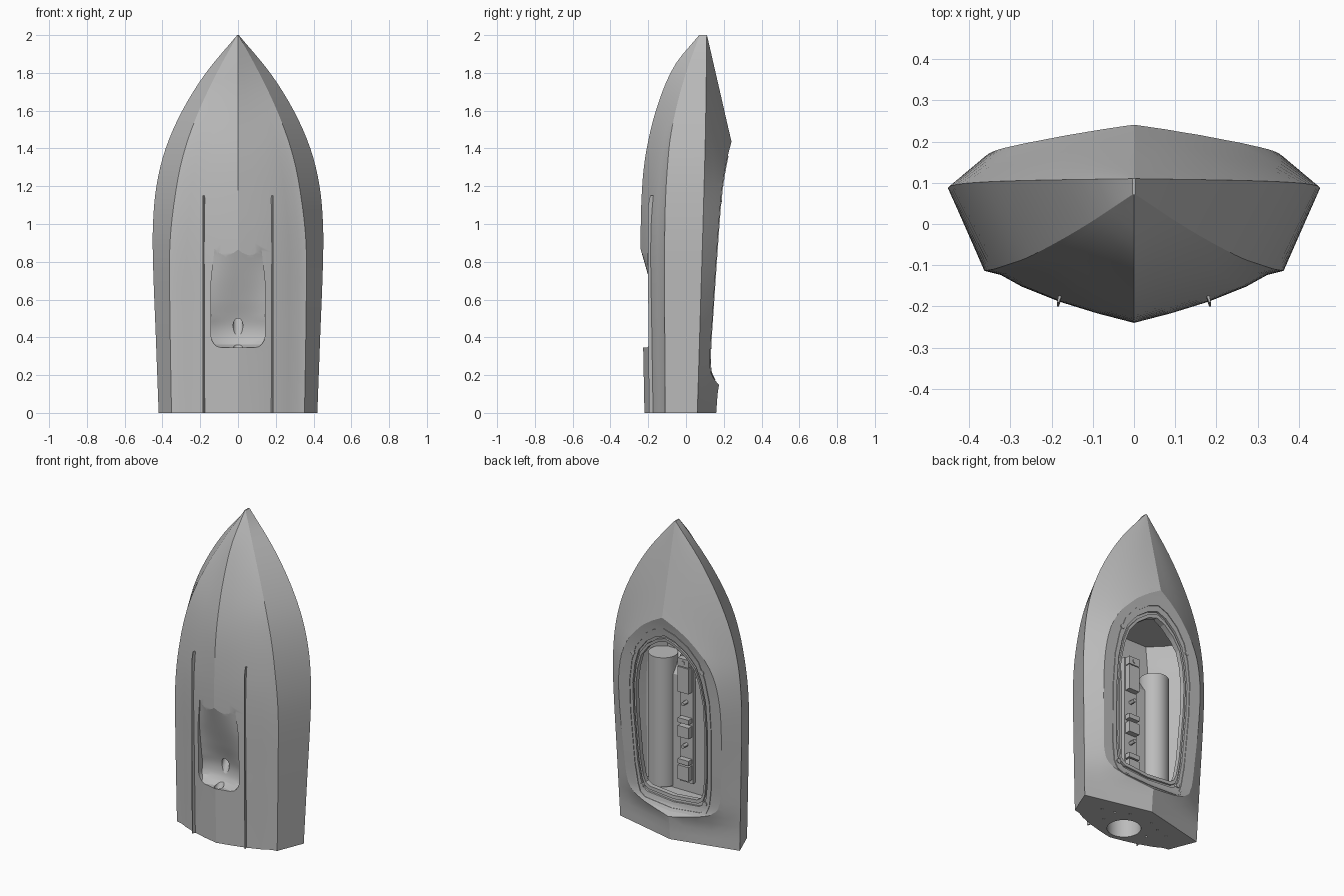
import bpy, bmesh, math
from mathutils import Vector, Matrix

if "Cube" in bpy.data.objects:
    bpy.data.objects.remove(bpy.data.objects["Cube"])

grey = bpy.data.materials.new("plain grey")
grey.use_nodes = True
grey.diffuse_color = (0.5, 0.5, 0.5, 1)
grey.node_tree.nodes["Principled BSDF"].inputs["Base Color"].default_value = (0.5, 0.5, 0.5, 1)


def curve(table, z):
    """Smooth value at z from a table of (z, value) pairs."""
    i = 0
    while i < len(table) - 2 and z > table[i + 1][0]:
        i += 1
    (z0, v0), (z1, v1) = table[i], table[i + 1]

    def slope(k):
        a, b = table[max(k - 1, 0)], table[min(k + 1, len(table) - 1)]
        return (b[1] - a[1]) / (b[0] - a[0])
    h = z1 - z0
    t = (z - z0) / h
    return (v0 * (1 + 2 * t) * (1 - t) ** 2 + slope(i) * h * t * (1 - t) ** 2
            + v1 * t * t * (3 - 2 * t) + slope(i + 1) * h * t * t * (t - 1))


def make(name, bm, angle=25):
    bmesh.ops.recalc_face_normals(bm, faces=bm.faces)
    mesh = bpy.data.meshes.new(name)
    bm.to_mesh(mesh)
    bm.free()
    ob = bpy.data.objects.new(name, mesh)
    bpy.context.collection.objects.link(ob)
    mesh.materials.append(grey)
    smooth(ob, angle)
    return ob


def smooth(ob, angle):
    bpy.ops.object.select_all(action='DESELECT')
    ob.select_set(True)
    bpy.context.view_layer.objects.active = ob
    bpy.ops.object.shade_smooth_by_angle(angle=math.radians(angle))


def loft(name, rings, closed=False):
    """Solid through equal-length point rings, capped or joined end to end."""
    bm = bmesh.new()
    rows = [[bm.verts.new(p) for p in r] for r in rings]
    n = len(rows[0])
    for a, b in zip(rows, rows[1:] + (rows[:1] if closed else [])):
        for i in range(n):
            bm.faces.new((a[i], a[(i + 1) % n], b[(i + 1) % n], b[i]))
    if not closed:
        bm.faces.new(rows[0])
        bm.faces.new(rows[-1])
    return make(name, bm)


def cylinder(name, a, b, r, segments=32):
    a, b = Vector(a), Vector(b)
    bm = bmesh.new()
    turn = (b - a).to_track_quat('Z', 'Y').to_matrix().to_4x4()
    bmesh.ops.create_cone(bm, cap_ends=True, segments=segments, radius1=r, radius2=r,
                          depth=(b - a).length, matrix=Matrix.Translation((a + b) / 2) @ turn)
    return make(name, bm, 30)


def box(name, centre, size):
    bm = bmesh.new()
    bmesh.ops.create_cube(bm, size=1, matrix=Matrix.Translation(centre) @ Matrix.Diagonal((*size, 1)))
    return make(name, bm)


def cut(ob, cutter):
    mod = ob.modifiers.new("cut", 'BOOLEAN')
    mod.operation, mod.object, mod.solver = 'DIFFERENCE', cutter, 'EXACT'
    bpy.context.view_layer.objects.active = ob
    bpy.ops.object.modifier_apply(modifier=mod.name)
    bpy.data.objects.remove(cutter)


def mirrored(half):
    """Full ring from a half section whose first and last points lie on x = 0."""
    return half + [(-x, y, z) for x, y, z in half[-2:0:-1]]


# Hull lines along the length
SHEER_X = [(0, .42), (.4, .435), (.8, .45), (1, .45), (1.2, .432), (1.4, .383), (1.6, .295), (1.8, .17), (2, .004)]
SHEER_Y = [(0, .06), (.5, .075), (1, .09), (1.5, .103), (2, .11)]
CHINE_X = [(0, .352), (.5, .36), (.9, .36), (1.2, .325), (1.4, .28), (1.6, .207), (1.8, .112), (2, .003)]
CHINE_Y = [(0, -.11), (1, -.112), (1.4, -.09), (1.6, -.055), (1.8, 0), (2, .072)]
KEEL_Y = [(0, -.22), (.5, -.23), (.9, -.24), (1.2, -.232), (1.4, -.208), (1.63, -.15), (1.84, -.06), (2, .07)]
ROOF_Y = [(0, .16), (.15, .175), (.3, .23), (.6, .31), (.9, .35), (1.1, .325), (1.44, .24), (1.7, .18), (2, .111)]
ROOF_SWELL = [(0, 0), (.12, 0), (.25, .025), (.5, .03), (1.05, .04), (1.3, .018), (1.6, .01), (2, 0)]
DECK_Y = [(.13, .19), (.15, .172), (.2, .137), (.27, .126), (.5, .14), (.95, .17),
          (1.18, .19), (1.34, .217), (1.46, .247)]


def roof(z, t):
    """Roof height at t, a fraction of the half width."""
    side, top = curve(SHEER_Y, z), curve(ROOF_Y, z)
    return top + (side - top) * t + curve(ROOF_SWELL, z) * math.sin(math.pi * t)


def hull_ring(z):
    kx, ky, sx = curve(CHINE_X, z), curve(KEEL_Y, z), curve(SHEER_X, z)
    cy = curve(CHINE_Y, z)
    fade = .012 * min(1, max(0, (1.6 - z) / .6))
    half = [(0, ky, z)]
    half += [(kx * t, ky + (cy - ky) * t - swell * fade, z)
             for t, swell in ((.25, .7), (.5, 1), (.75, .6), (.89, -.3))]
    half += [(kx, cy, z)] + [(sx * t, roof(z, t), z) for t in (1, .8, .6, .4, .2, 0)]
    return mirrored(half)


hull = loft("hull", [hull_ring(2 * i / 40) for i in range(41)])

# Sunken deck swept straight across the hull
deck = [(curve(DECK_Y, .13 + 1.33 * i / 50), .13 + 1.33 * i / 50) for i in range(51)]
deck += [(.6, 1.46), (.6, .13)]
cut(hull, loft("deck_cutter", [[(x, y, z) for y, z in deck] for x in (-.6, .6)]))


# Hollow inside with a raised spine over the duct
def cavity_ring(z):
    kx, sx, sy = curve(CHINE_X, z) - .03, curve(SHEER_X, z) - .04, curve(SHEER_Y, z)
    low = curve(KEEL_Y, z) * .6
    spine = -.045 if z < .95 else max(low, -.045 - (z - .95) * .8)
    top = curve(DECK_Y, z) - .03
    f = kx / .33
    edge = max(sy, min(top, roof(z, .7) - .03))
    return mirrored([(0, spine, z), (.15 * f, spine, z), (.165 * f, low, z), (.24 * f, low, z),
                     (kx, curve(CHINE_Y, z) + .035, z), (sx, sy - .015, z), (sx * .7, edge, z), (0, top, z)])


cut(hull, loft("cavity_cutter", [cavity_ring(.22 + i * .06) for i in range(19)]))

# Pointed-arch hatch opening with a seal groove and corner screws
HALF = [(0, 1.27), (.06, 1.25), (.13, 1.2), (.185, 1.13), (.215, 1.04), (.235, .92), (.238, .75),
        (.225, .45), (.21, .34), (.195, .3), (.165, .28), (0, .265)]


def outline(scale, lift, flat=None):
    ring = mirrored([(x * scale, 0, .77 + (z - .77) * (1 + (scale - 1) * .85)) for x, z in HALF])
    return [(x, flat if flat is not None else curve(DECK_Y, z) + lift, z) for x, _, z in ring]


def ring_solid(name, inner, outer, low, high):
    return loft(name, [outline(s, h) for s, h in ((inner, low), (inner, high), (outer, high), (outer, low))], True)


cut(hull, loft("hatch_cutter", [outline(1, 0, 0), outline(1, 0, .4)]))
cut(hull, ring_solid("groove_cutter", 1.05, 1.09, -.012, .02))
ring_solid("hatch_rim", 1.17, 1.21, -.01, .004)
for side in (-1, 1):
    for x, z in ((.242, 1.13), (.222, .27)):
        y = curve(DECK_Y, z)
        cylinder("hatch_screw", (side * x, y - .015, z), (side * x, y + .006, z), .014, 16)

# Water intake scoop under the hull
SCOOP_Y = [(.345, -.185), (.36, -.15), (.4, -.128), (.47, -.125), (.6, -.162), (.72, -.198), (.9, -.25)]
rings = []
for i in range(32):
    z = .345 + .545 * i / 31
    w = .142 - .035 * max(0, 1 - (z - .345) / .06) ** 2 - .02 * max(0, (z - .7) / .19)
    y = curve(SCOOP_Y, z)
    tilt = -.03 + .065 * min(1, max(0, (z - .5) / .35))
    half = [(w * k / 6, y + tilt * (k / 6) ** 2, z) for k in range(7)]
    rings.append(mirrored(half + [(w, -.35, z), (0, -.35, z)]))
cut(hull, loft("scoop_cutter", rings))

# Round outlet, shaft hole and screw holes in the stern
cut(hull, cylinder("outlet_cutter", (0, -.09, -.1), (0, -.09, .2), .098, 48))
cut(hull, cylinder("shaft_cutter", (0, -.2, .33), (0, -.085, .53), .026, 24))
for side in (-1, 1):
    for x, y in ((.16, .02), (.16, -.08), (.24, .0), (.08, .06)):
        cut(hull, cylinder("screw_cutter", (side * x, y, -.05), (side * x, y, .03), .007, 12))
smooth(hull, 17)

# Thin spray strakes and the side tubes
for side in (-1, 1):
    rings = []
    for z, tip in ((0, -.196), (.6, -.2), (1.1, -.2), (1.15, -.19)):
        rings.append([(side * .17, -.16, z), (side * .18, -.16, z),
                      (side * .187, tip, z), (side * .182, tip, z)])
    loft("spray_strake", rings)
    cylinder("side_tube", (side * .205, -.065, .23), (side * .205, -.065, 1.05), .086, 40)

# Equipment rail on the spine
box("equipment_rail", (.01, -.035, .69), (.09, .03, .8))
for z, height in ((.36, .09), (.43, .03), (.62, .07), (.69, .03), (.95, .16), (1.06, .05)):
    box("rail_block", (.01, -.01, z), (.075, .05, height))
for z in (.53, .8, 1.06):
    cylinder("rail_screw", (.01, -.03, z), (.01, .02, z), .012, 12)
